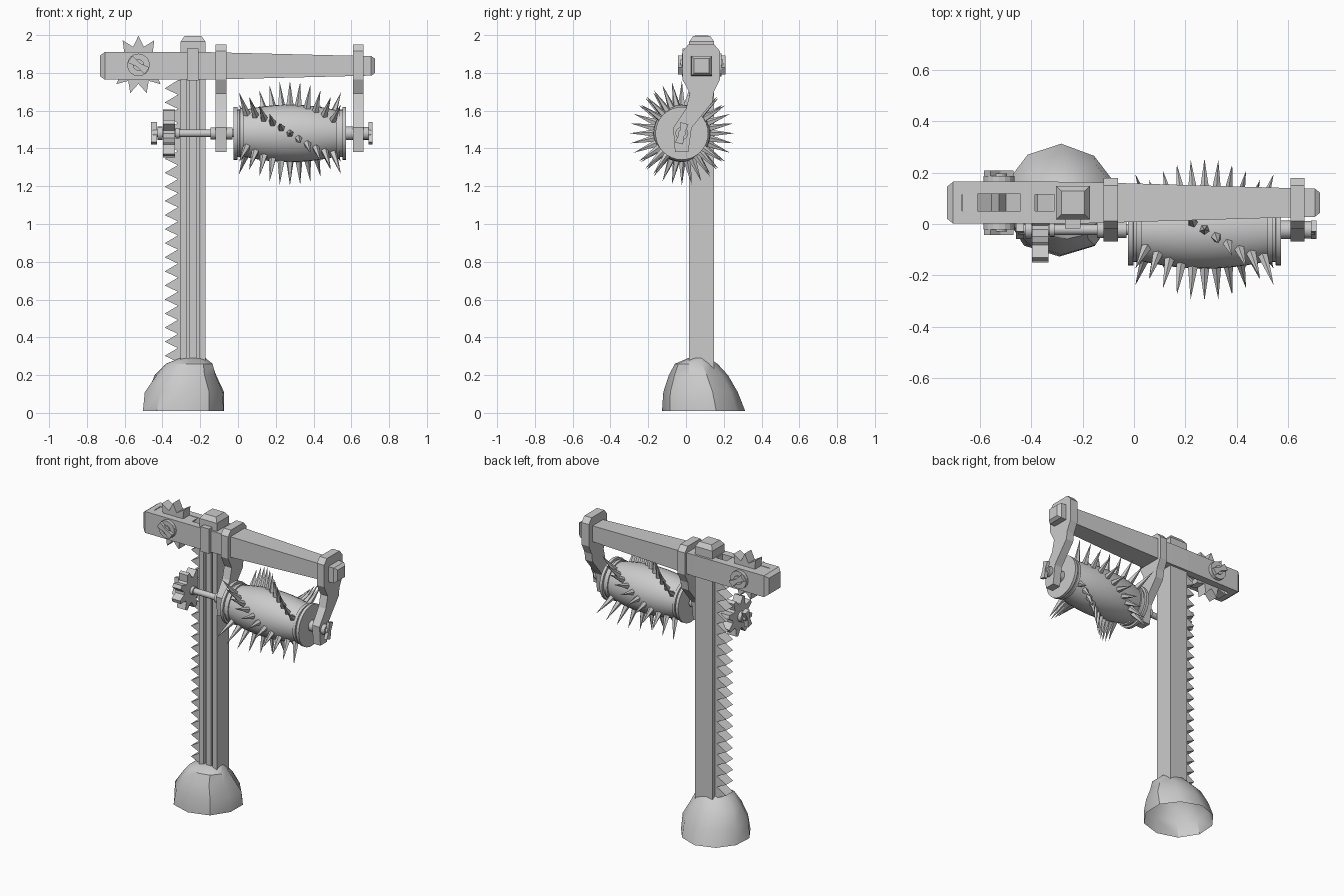
import bpy, bmesh, math, random
from mathutils import Vector, Matrix

if "Cube" in bpy.data.objects:
    bpy.data.objects.remove(bpy.data.objects["Cube"])

random.seed(4)
GREY = bpy.data.materials.new("plain grey")
GREY.diffuse_color = (0.6, 0.6, 0.6, 1)
GREY.use_nodes = True
GREY.node_tree.nodes["Principled BSDF"].inputs["Base Color"].default_value = GREY.diffuse_color


def finish(bm, name, smooth=False):
    bmesh.ops.recalc_face_normals(bm, faces=bm.faces[:])
    me = bpy.data.meshes.new(name)
    bm.to_mesh(me)
    bm.free()
    ob = bpy.data.objects.new(name, me)
    bpy.context.collection.objects.link(ob)
    me.materials.append(GREY)
    if smooth:
        bpy.ops.object.select_all(action='DESELECT')
        ob.select_set(True)
        bpy.context.view_layer.objects.active = ob
        bpy.ops.object.shade_smooth_by_angle(angle=math.radians(35))
    return ob


def loft(name, rings, smooth=False, caps=True):
    """Skin a list of equal-length point rings."""
    bm = bmesh.new()
    vs = [[bm.verts.new(p) for p in r] for r in rings]
    n = len(rings[0])
    for a, b in zip(vs, vs[1:]):
        for i in range(n):
            j = (i + 1) % n
            bm.faces.new((a[i], a[j], b[j], b[i]))
    if caps:
        bm.faces.new(vs[0])
    bm.faces.new(vs[-1])
    return finish(bm, name, smooth)


def prism(name, pts, axis, a, b):
    """Extrude a 2D outline along x (y,z points), y (x,z) or z (x,y)."""
    def put(p, d):
        return {'x': (d, *p), 'y': (p[0], d, p[1]), 'z': (*p, d)}[axis]
    return loft(name, [[put(p, d) for p in pts] for d in (a, b)])


def box(name, x0, x1, y0, y1, z0, z1):
    return prism(name, [(x0, y0), (x1, y0), (x1, y1), (x0, y1)], 'z', z0, z1)


def lathe_x(name, prof, cy, cz, n=24):
    """Revolve (x, radius) stations about an axis along x."""
    tau = 2 * math.pi / n
    return loft(name, [[(x, cy + r * math.cos(i * tau), cz + r * math.sin(i * tau))
                        for i in range(n)] for x, r in prof], True)


def ring2d(cx, cz, radii, n, turn=0):
    return [(cx + radii[i % len(radii)] * math.cos(turn + i * 2 * math.pi / n),
             cz + radii[i % len(radii)] * math.sin(turn + i * 2 * math.pi / n))
            for i in range(n)]


def wing(cx, cz, turn):
    """Bow-tie outline for a cotter."""
    c, s = math.cos(turn), math.sin(turn)
    pts = [(-.055, -.022), (0, -.012), (.055, -.022),
           (.055, .022), (0, .012), (-.055, .022)]
    return [(cx + u * c - v * s, cz + u * s + v * c) for u, v in pts]


def square(x, hy, hz, cy=.083, cz=1.837):
    return [(x, cy - hy, cz - hz), (x, cy + hy, cz - hz),
            (x, cy + hy, cz + hz), (x, cy - hy, cz + hz)]


# Rock base, open underneath
rock = []
for z, x0, x1, y0, y1 in [(.01, -.51, -.065, -.116, .31), (.11, -.49, -.07, -.11, .275),
                          (.2, -.44, -.11, -.085, .215), (.26, -.385, -.135, -.055, .16),
                          (.29, -.31, -.17, .01, .12)]:
    ring = []
    for i in range(10):
        a = i * math.pi / 5 + .3
        k = 1.03 + random.uniform(-.05, .04)
        ring.append(((x0 + x1) / 2 + k * (x1 - x0) / 2 * math.cos(a),
                     (y0 + y1) / 2 + k * (y1 - y0) / 2 * math.sin(a), z))
    rock.append(ring)
loft("rock_base", rock, True, caps=False)

# Post with a grooved front and an inner rail
post = [(-.305, .016), (-.272, .016), (-.272, .05), (-.258, .05), (-.258, .02),
        (-.218, .02), (-.218, .05), (-.204, .05), (-.204, .016), (-.172, .016),
        (-.172, .148), (-.305, .148)]
prism("post", post, 'z', .2, 1.9)


def cap_ring(z, h):
    return [(-.238 + sx * h, .083 + sy * h, z) for sx, sy in ((-1, -1), (1, -1), (1, 1), (-1, 1))]


loft("post_cap", [cap_ring(1.88, .066), cap_ring(1.965, .066), cap_ring(1.995, .045)])
box("front_key", -.27, -.208, -.018, .03, 1.76, 1.93)

# Toothed rack on the left of the post
pitch, count = .0745, 20
rack = [(-.29, 1.765), (-.29, .265)]
for i in range(count):
    z = .265 + i * pitch
    rack += [(-.318, z + .004), (-.388, z + pitch / 2)]
rack.append((-.318, 1.762))
prism("rack", rack, 'y', .045, .12)

# Beam: forked left end, tapered right arm, chamfered tip
loft("beam_arm", [square(-.31, .082, .073), square(-.17, .08, .073),
                  square(.68, .055, .052), square(.705, .055, .052), square(.725, .04, .038)])
loft("beam_end", [square(-.73, .062, .055), square(-.705, .082, .073), square(-.67, .082, .073)])
for nm, y0, y1 in (("front", .001, .05), ("back", .116, .165)):
    box("beam_cheek_" + nm, -.675, -.30, y0, y1, 1.764, 1.91)

# Beam gear and its bolts
GX, GZ = -.527, 1.842
prism("beam_gear", ring2d(GX, GZ, (.155, .1), 22, math.pi / 2), 'y', .048, .118)
prism("gear_axle", ring2d(GX, GZ, (.03,), 16), 'y', -.03, .196)
for nm, s in (("front", -1), ("back", 1)):
    y = lambda d: .083 + s * d
    prism("bolt_disc_" + nm, ring2d(GX, GZ, (.06,), 16), 'y', y(.08), y(.105))
    prism("bolt_wing_" + nm, wing(GX, GZ, -.6), 'y', y(.105), y(.125))

# Cranked hangers
hang = [(-.018, 1.915), (.012, 1.95), (.15, 1.95), (.18, 1.915), (.18, 1.765), (.148, 1.7),
        (.14, 1.645), (.03, 1.51), (.012, 1.38), (-.058, 1.38), (-.068, 1.51),
        (0, 1.61), (.02, 1.69), (-.018, 1.765)]
for nm, a, b in (("left", -.118, -.062), ("right", .61, .665)):
    prism("hanger_" + nm, hang, 'x', a, b)

# Shaft, collars, small gear and end cotters
DY, DZ = -.022, 1.48
lathe_x("shaft", [(-.45, .02), (.705, .02)], DY, DZ, 16)
for i, (a, b, r) in enumerate([(-.145, -.118, .032), (-.062, -.03, .032), (.57, .61, .036),
                               (.665, .692, .034), (-.425, -.40, .035), (-.33, -.31, .028)]):
    lathe_x("collar_%d" % (i + 1), [(a, r), (b, r)], DY, DZ, 16)
prism("shaft_gear", ring2d(DY, DZ, (.13, .13, .085, .085), 32, .2), 'x', -.398, -.333)
prism("cotter_right", wing(DY, DZ, 1.3), 'x', .69, .712)
prism("cotter_left", wing(DY, DZ, 1.3), 'x', -.46, -.43)

# Barrel drum with flanged ends
XC, HALF = .275, .25


def barrel_r(x):
    return .152 - .03 * ((x - XC) / HALF) ** 2


lathe_x("drum_barrel", [(XC + HALF * t / 6, barrel_r(XC + HALF * t / 6)) for t in range(-6, 7)],
        DY, DZ, 32)
for nm, s in (("left", -1), ("right", 1)):
    X = lambda d: XC + s * d
    lathe_x("drum_flange_" + nm, [(X(d), r) for d, r in
            ((.245, .132), (.265, .132), (.266, .126), (.277, .126), (.278, .14), (.298, .14))],
            DY, DZ, 32)

# Four helical rows of spikes fanning outward
bm = bmesh.new()
for row in range(4):
    for i in range(11):
        t = i / 5 - 1
        x = XC + t * .225
        a = row * math.pi / 2 - t * math.radians(55)
        out = Vector((0, -math.cos(a), math.sin(a)))
        base = Vector((x, DY, DZ)) + out * (barrel_r(x) - .015)
        tip = Vector((x + t * .045, DY, DZ)) + out * (.277 - .012 * t * t)
        d = tip - base
        m = Matrix.Translation((base + tip) / 2) @ d.to_track_quat('Z', 'Y').to_matrix().to_4x4()
        bmesh.ops.create_cone(bm, cap_ends=True, segments=5, radius1=.022, radius2=0,
                              depth=d.length, matrix=m)
finish(bm, "drum_spikes")
